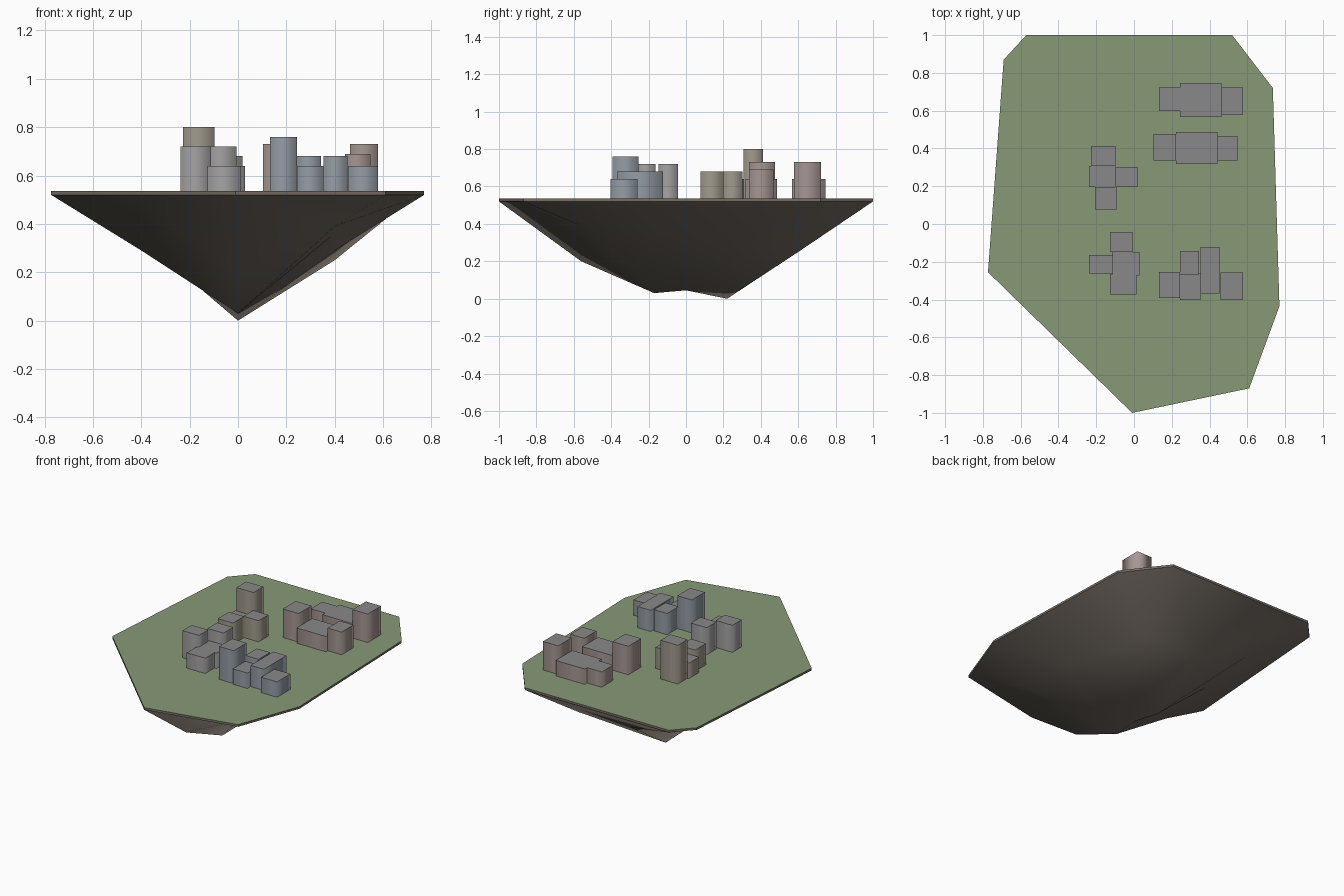
import bpy, bmesh
from mathutils import Vector
from mathutils.geometry import delaunay_2d_cdt

if "Cube" in bpy.data.objects:
    bpy.data.objects.remove(bpy.data.objects["Cube"])

TOP, RIM = 0.535, 0.52


def material(name, rgb):
    m = bpy.data.materials.new(name)
    m.diffuse_color = (*rgb, 1)
    m.use_nodes = True
    m.node_tree.nodes["Principled BSDF"].inputs["Base Color"].default_value = m.diffuse_color
    return m


def finish(name, bm, *mats):
    bmesh.ops.recalc_face_normals(bm, faces=bm.faces)
    me = bpy.data.meshes.new(name)
    bm.to_mesh(me)
    bm.free()
    for m in mats:
        me.materials.append(m)
    ob = bpy.data.objects.new(name, me)
    bpy.context.collection.objects.link(ob)
    return ob


grass = material("grass", (0.245, 0.32, 0.18))
rock = material("rock", (0.18, 0.155, 0.13))

# Floating island: flat top, thin rim and a smooth-shaded rocky underside
outline = [(-0.01, -1), (0.61, -0.87), (0.77, -0.435), (0.735, 0.72),
           (0.52, 1), (-0.57, 1), (-0.69, 0.87), (-0.773, -0.255)]
under = [(-0.4, -0.56, 0.5), (0, -0.56, 0.2), (0.4, -0.56, 0.39),
         (-0.4, -0.17, 0.29), (0, -0.17, 0.03), (0.4, -0.17, 0.36),
         (0, 0, 0.045), (-0.4, 0.22, 0.34), (0, 0.22, 0.0), (0.4, 0.22, 0.29),
         (-0.4, 0.6, 0.39), (0, 0.6, 0.25), (0.4, 0.6, 0.25)]
n = len(outline)
pts = [(x, y, RIM) for x, y in outline] + under
flat = [Vector(p[:2]) for p in pts]
# ridges running out from the lowest keel points to the corners
ridges = [(n + 4, n + 2), (n + 8, n + 10), (n + 8, n + 12)]
loop = [(i, (i + 1) % n) for i in range(n)]
tris = delaunay_2d_cdt(flat, loop + ridges, [], 1, 1e-5)[2]

bm = bmesh.new()
vs = [bm.verts.new(p) for p in pts]
top = [bm.verts.new((x, y, TOP)) for x, y in outline]
for t in tris:
    bm.faces.new([vs[i] for i in t]).smooth = True
for i, j in loop:
    bm.faces.new((vs[i], vs[j], top[j], top[i]))
bm.faces.new(top)
bmesh.ops.recalc_face_normals(bm, faces=bm.faces)
for f in bm.faces:
    f.material_index = 0 if f.normal.z > 0.9 else 1
for e in bm.edges:
    e.smooth = all(f.smooth for f in e.link_faces)
finish("island", bm, grass, rock)

# City blocks: (x0, x1, y0, y1, roof height), grouped by wall colour
blocks = {
    "red_block": ((0.38, 0.31, 0.29), [
        (0.13, 0.24, 0.60, 0.725, 0.64), (0.24, 0.46, 0.57, 0.75, 0.64),
        (0.46, 0.575, 0.58, 0.725, 0.73), (0.10, 0.22, 0.34, 0.48, 0.73),
        (0.22, 0.44, 0.32, 0.49, 0.64), (0.44, 0.545, 0.34, 0.47, 0.69)]),
    "tan_block": ((0.36, 0.33, 0.27), [
        (-0.23, -0.10, 0.31, 0.415, 0.80), (-0.24, -0.10, 0.20, 0.31, 0.64),
        (-0.10, 0.015, 0.20, 0.305, 0.68), (-0.21, -0.095, 0.08, 0.20, 0.68)]),
    "grey_block": ((0.38, 0.37, 0.37), [
        (-0.13, -0.01, -0.145, -0.04, 0.72), (-0.24, -0.115, -0.26, -0.16, 0.72),
        (-0.12, 0.025, -0.27, -0.145, 0.64), (-0.13, 0.01, -0.37, -0.265, 0.64)]),
    "blue_block": ((0.30, 0.34, 0.38), [
        (0.13, 0.24, -0.39, -0.25, 0.76), (0.24, 0.34, -0.265, -0.14, 0.68),
        (0.24, 0.35, -0.40, -0.26, 0.64), (0.35, 0.45, -0.365, -0.12, 0.68),
        (0.455, 0.575, -0.40, -0.255, 0.64)]),
}
roof = material("roof", (0.25, 0.25, 0.25))
SHIFT = Vector((0.003, -0.003, 0))
for name, (rgb, boxes) in blocks.items():
    wall = material(name + "_wall", rgb)
    for k, (x0, x1, y0, y1, h) in enumerate(boxes, 1):
        bm = bmesh.new()
        bmesh.ops.create_cube(bm, size=1)
        for v in bm.verts:
            v.co = SHIFT + Vector((x1 if v.co.x > 0 else x0,
                                   y1 if v.co.y > 0 else y0,
                                   h if v.co.z > 0 else TOP - 0.005))
        # walls shade smoothly around the corners, roofs stay crisp
        for f in bm.faces:
            f.normal_update()
            f.smooth = abs(f.normal.z) < 0.5
            f.material_index = 1 if f.normal.z > 0.5 else 0
        for e in bm.edges:
            e.smooth = all(f.smooth for f in e.link_faces)
        finish(f"{name}_{k}", bm, wall, roof)
